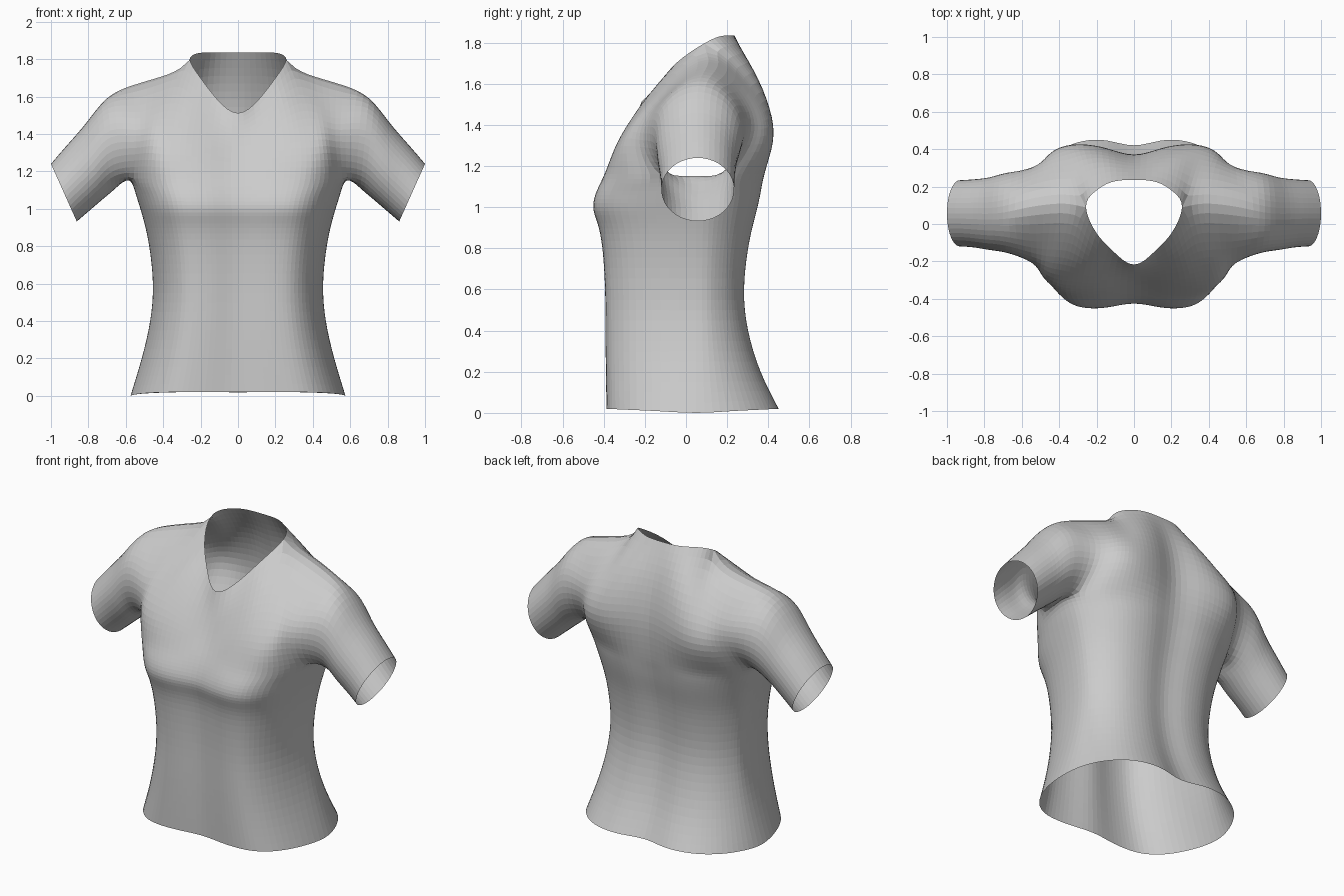
import bpy, bmesh, math
from mathutils import Vector as V

if "Cube" in bpy.data.objects:
    bpy.data.objects.remove(bpy.data.objects["Cube"])

# Torso levels: z, half width, front y, back y
LEVELS = [(0.0, .575, -.385, .447), (.2, .515, -.388, .36), (.4, .47, -.39, .30),
          (.6, .455, -.392, .28), (.8, .475, -.405, .30), (.92, .50, -.428, .325),
          (1.0, .522, -.45, .345), (1.08, .548, -.432, .362), (1.16, .585, -.395, .378)]
# Half cross-section: fraction of width, then of front / back depth
COL_X = [0, .25, .47, .66, .83, .95]
FRONT = [.95, .99, 1, .94, .74, .40]
BACK = [.93, 1, .99, .89, .68, .38]
SIDE_Y = .05

# Upper panels: middle and top point of each column (first three tops form the neckline)
SHOULDER = [(.258, .09, 1.797), (.40, .11, 1.715), (.57, .09, 1.665)]
FRONT_MID = [(0, -.285, 1.33), (.14, -.285, 1.37), (.27, -.272, 1.42),
             (.37, -.25, 1.44), (.46, -.23, 1.44), (.545, -.19, 1.42)]
FRONT_TOP = [(0, -.22, 1.51), (.11, -.145, 1.585), (.20, -.05, 1.70)] + SHOULDER
BACK_MID = [(0, .355, 1.5), (.14, .388, 1.5), (.27, .405, 1.48),
            (.37, .388, 1.47), (.45, .355, 1.45), (.54, .30, 1.43)]
BACK_TOP = [(0, .235, 1.835), (.12, .225, 1.836), (.21, .17, 1.832)] + SHOULDER

# Sleeve rings: top x,z, bottom x,z, centre y, half depth
SLEEVE = [((.70, 1.588), (.655, 1.105), .06, .215), ((.81, 1.46), (.725, 1.05), .055, .195),
          ((.91, 1.345), (.80, .985), .057, .182), ((1.0, 1.24), (.862, .932), .057, .177)]


def torso_ring(z, w, yf, yb):
    lift = .02 if z == 0 else 0          # hem rises a little at front and back
    front = [V((w * x, SIDE_Y + (yf - SIDE_Y) * d, z + lift * d)) for x, d in zip(COL_X, FRONT)]
    back = [V((w * x, SIDE_Y + (yb - SIDE_Y) * d, z + lift * d)) for x, d in zip(COL_X, BACK)]
    return front + [V((w, SIDE_Y, z))] + back[::-1]


def column(a, m, b):
    """Five points on the parabola through a, m and b."""
    a, m, b = V(a), V(m), V(b)
    return [a * (1 - t) * (1 - 2 * t) + m * 4 * t * (1 - t) + b * t * (2 * t - 1)
            for t in (0, .25, .5, .75, 1)]


def sleeve_ring(top, bottom, cy, h):
    t, b = V((top[0], cy, top[1])), V((bottom[0], cy, bottom[1]))
    pts = []
    for i in range(10):
        a = math.tau * i / 10
        pts.append((t + b) / 2 + (b - t) / 2 * math.cos(a) - V((0, h, 0)) * math.sin(a))
    return pts


def loft(bm, rows, side, closed=False):
    grid = [[bm.verts.new((p.x * side, p.y, p.z)) for p in r] for r in rows]
    n = len(grid[0])
    for r, s in zip(grid, grid[1:]):
        for i in range(n if closed else n - 1):
            j = (i + 1) % n
            bm.faces.new((r[i], r[j], s[j], s[i]))


def limit(v, pos):
    """Where subdivision moves a cage vertex."""
    if v.is_boundary:
        ends = [e.other_vert(v) for e in v.link_edges if e.is_boundary]
        return (pos[v] * 4 + sum((pos[o] for o in ends), V())) / (4 + len(ends))
    near = [e.other_vert(v) for e in v.link_edges]
    far = [o for f in v.link_faces for o in f.verts if o != v and o not in near]
    n = len(near)
    total = pos[v] * n * n + sum((pos[o] for o in near), V()) * 4 + sum((pos[o] for o in far), V())
    return total / (n * n + 4 * n + len(far))


bm = bmesh.new()
rings = [torso_ring(*l) for l in LEVELS]
base = rings[-1]
front = [column(base[i], FRONT_MID[i], FRONT_TOP[i]) for i in range(6)]
back = [column(base[12 - i], BACK_MID[i], BACK_TOP[i]) for i in range(6)]
armhole = [base[6]] + front[5] + back[5][3::-1]

for side in (1, -1):
    loft(bm, rings, side)                                            # body
    loft(bm, front, side)                                            # chest panel
    loft(bm, back, side)                                             # upper back panel
    loft(bm, [armhole] + [sleeve_ring(*s) for s in SLEEVE], side, True)  # sleeve

bmesh.ops.remove_doubles(bm, verts=bm.verts[:], dist=.0005)
bmesh.ops.recalc_face_normals(bm, faces=bm.faces[:])

# Push the cage outward so the subdivided surface passes through the given points
target = {v: v.co.copy() for v in bm.verts}
pos = dict(target)
for _ in range(3):
    pos = {v: pos[v] + (target[v] - limit(v, pos)) * .9 for v in bm.verts}
for v in bm.verts:
    v.co = pos[v]

mesh = bpy.data.meshes.new("shirt")
bm.to_mesh(mesh)
bm.free()
shirt = bpy.data.objects.new("shirt", mesh)
bpy.context.collection.objects.link(shirt)
sub = shirt.modifiers.new("smooth_cloth", 'SUBSURF')
sub.levels = sub.render_levels = 2
